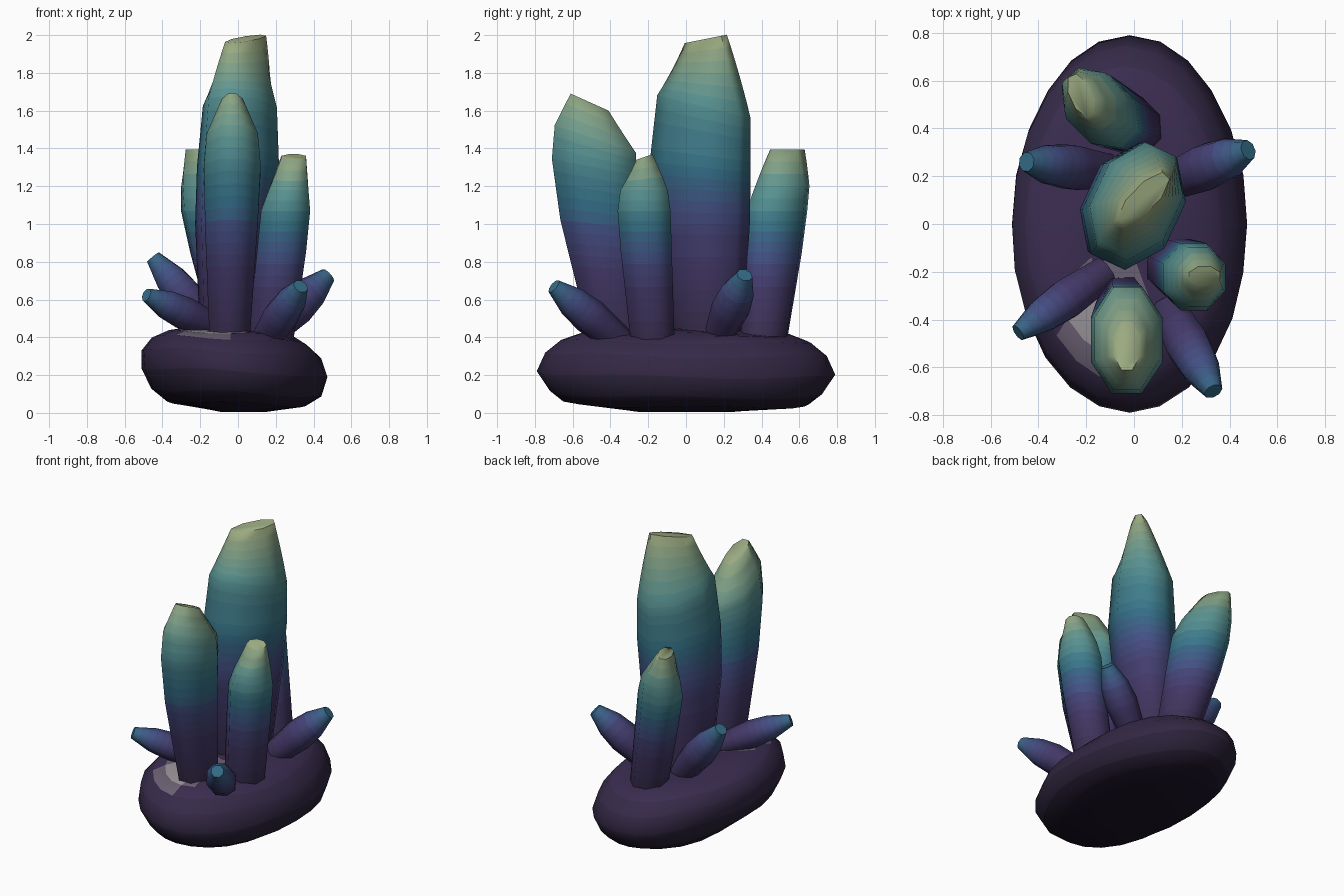
import bpy
import math
from mathutils import Vector

if "Cube" in bpy.data.objects:
    bpy.data.objects.remove(bpy.data.objects["Cube"])

# Colour ramp running up each crystal: violet, indigo, teal, pale green
RAMP = [(0, (.23, .19, .30)), (.3, (.27, .23, .41)), (.45, (.27, .31, .51)),
        (.6, (.21, .44, .53)), (.8, (.35, .57, .56)), (1, (.60, .66, .50))]
STEPS = 24
mats = {}


def material(name, rgb):
    if name not in mats:
        m = bpy.data.materials.new(name)
        m.diffuse_color = tuple(c ** 2.2 for c in rgb) + (1,)
        m.use_nodes = True
        m.node_tree.nodes["Principled BSDF"].inputs["Base Color"].default_value = m.diffuse_color
        mats[name] = m
    return mats[name]


def lerp(a, b, f):
    return tuple(p + (q - p) * f for p, q in zip(a, b))


def sample(keys, t):
    for (t0, a), (t1, b) in zip(keys, keys[1:]):
        if t <= t1:
            return lerp(a, b, (t - t0) / (t1 - t0))
    return keys[-1][1]


def crystal_mat(t):
    i = max(0, min(STEPS, round(t * STEPS)))
    return material(f"crystal_tint_{i}", sample(RAMP, i / STEPS))


def loft(name, rings, pick, angle):
    """Skin a stack of equal rings, cap both ends, colour each face by its ring."""
    n, last = len(rings[0]), len(rings) - 1
    verts = [v for r in rings for v in r]
    faces = [(k * n + i, k * n + (i + 1) % n, (k + 1) * n + (i + 1) % n, (k + 1) * n + i)
             for k in range(last) for i in range(n)]
    faces += [tuple(range(len(verts) - n, len(verts))), tuple(reversed(range(n)))]
    me = bpy.data.meshes.new(name)
    me.from_pydata(verts, [], faces)
    me.update()
    slots = []
    for i, p in enumerate(me.polygons):
        p.use_smooth = True
        k = 0 if i == len(faces) - 1 else i // n + .5   # height in ring steps
        m = pick(p.center, k, last)
        if m not in slots:
            slots.append(m)
            me.materials.append(m)
        p.material_index = slots.index(m)
    me.set_sharp_from_angle(angle=math.radians(angle))
    ob = bpy.data.objects.new(name, me)
    bpy.context.collection.objects.link(ob)


def octagon(c, u, v, a, b):
    k = 1 / math.cos(math.pi / 8)
    angs = [(i + .5) * math.pi / 4 for i in range(8)]
    return [c + u * (a * k * math.cos(t)) + v * (b * k * math.sin(t)) for t in angs]


def refine(keys, step):
    """Insert intermediate rings for the colour bands."""
    out = [keys[0]]
    for a, b in zip(keys, keys[1:]):
        n = max(1, round(math.dist(a[:3], b[:3]) / step))
        out += [lerp(a, b, j / n) for j in range(1, n + 1)]
    return out


def tall_crystal(name, keys):
    # key: x, y, z, half width, half depth, ring slope along y, rotation
    rings = []
    for x, y, z, a, b, s, rot in refine(keys, .06):
        r = math.radians(rot)
        u, v = Vector((math.cos(r), math.sin(r), 0)), Vector((-math.sin(r), math.cos(r), 0))
        ring = octagon(Vector((x, y, z)), u, v, a, b)
        for p in ring:
            p.z += s * (p.y - y)
        rings.append(ring)
    loft(name, rings, lambda c, k, n: crystal_mat(k / n), 65)


def small_crystal(name, p0, p1, r):
    p0, p1 = Vector(p0), Vector(p1)
    d = (p1 - p0).normalized()
    u = d.cross(Vector((0, 0, 1))).normalized()
    v = d.cross(u)
    prof = [(0, .8), (.45, 1), (.72, .86), (1, .42)]
    keys = [tuple(p0.lerp(p1, t)) + (r * f,) for t, f in prof]
    rings = [octagon(Vector(k[:3]), u, v, k[3], k[3]) for k in refine(keys, .05)]
    loft(name, rings, lambda c, k, n: crystal_mat(.12 + .45 * k / n), 65)


# Rock base: z, centre x, half width, half length
ROCK = [(.005, .03, .12, .25), (.045, -.02, .37, .65), (.10, -.01, .45, .72),
        (.21, -.018, .492, .79), (.315, -.035, .475, .745), (.385, -.04, .41, .66),
        (.415, -.04, .34, .56), (.43, -.04, .25, .42), (.437, -.04, .16, .28),
        (.44, -.04, .07, .14)]
N = 24
rock = []
for k, (z, cx, a, b) in enumerate(ROCK):
    ring = []
    for i in range(N):
        t = math.tau * i / N
        f = 1 + .012 * math.sin(3 * t + k) + .01 * math.sin(5 * t + 2 * k)
        x, y = cx + a * f * math.cos(t), b * math.sin(t)
        dz = (-.045 * x - .012 * y + .008 * math.sin(4 * t + k)) if z > .04 else 0
        ring.append((x, y, z + dz))
    rock.append(ring)

ROCK_TINTS = [(.13, .10, .17), (.15, .12, .19), (.18, .15, .23), (.21, .17, .27),
              (.22, .18, .29), (.24, .19, .32)]


def rock_mat(c, k, n):
    d = math.hypot((c.x + .12) / .16, (c.y + .38) / .22)
    if c.z > .40 and d < 1.15:
        return material("rock_grey", (.60, .58, .60)) if d < .7 else material("rock_mid", (.42, .38, .45))
    i = min(int(k), 5)
    return material(f"rock_tint_{i}", ROCK_TINTS[i])


loft("rock_base", rock, rock_mat, 75)

# Tall crystals
tall_crystal("main_crystal", [
    (-.05, .11, .36, .18, .13, 0, 65), (-.02, .08, 1.0, .25, .18, 0, 65),
    (0, .075, 1.3, .258, .19, -.1, 65), (.01, .095, 1.62, .24, .17, -.25, 65),
    (.04, .105, 1.98, .135, .05, .2, 46)])
tall_crystal("front_crystal", [
    (-.045, -.36, .36, .105, .14, 0, 0), (-.035, -.46, 1.0, .14, .205, -.1, 0),
    (-.03, -.485, 1.3, .15, .225, -.2, 0), (-.03, -.48, 1.45, .135, .215, -.34, 0),
    (-.03, -.51, 1.645, .055, .10, -.45, 0)])
tall_crystal("right_crystal", [
    (.17, -.175, .36, .12, .115, 0, 0), (.23, -.21, .85, .13, .135, 0, 0),
    (.252, -.222, 1.07, .13, .14, 0, 0), (.268, -.222, 1.18, .105, .125, 0, 0),
    (.295, -.22, 1.355, .065, .042, .35, 0)])
tall_crystal("back_crystal", [
    (0, .41, .36, .125, .11, 0, 135), (-.10, .46, .85, .165, .125, 0, 135),
    (-.14, .48, 1.07, .175, .13, 0, 135), (-.165, .51, 1.2, .15, .115, 0, 132),
    (-.22, .537, 1.395, .092, .045, 0, 115)])

# Small side crystals
small_crystal("small_crystal_front_left", (-.12, -.20, .45), (-.485, -.455, .625), .082)
small_crystal("small_crystal_front_right", (.14, -.35, .38), (.332, -.70, .67), .09)
small_crystal("small_crystal_back_right", (.16, .18, .42), (.478, .31, .73), .095)
small_crystal("small_crystal_back_left", (-.12, .22, .42), (-.45, .26, .825), .092)
